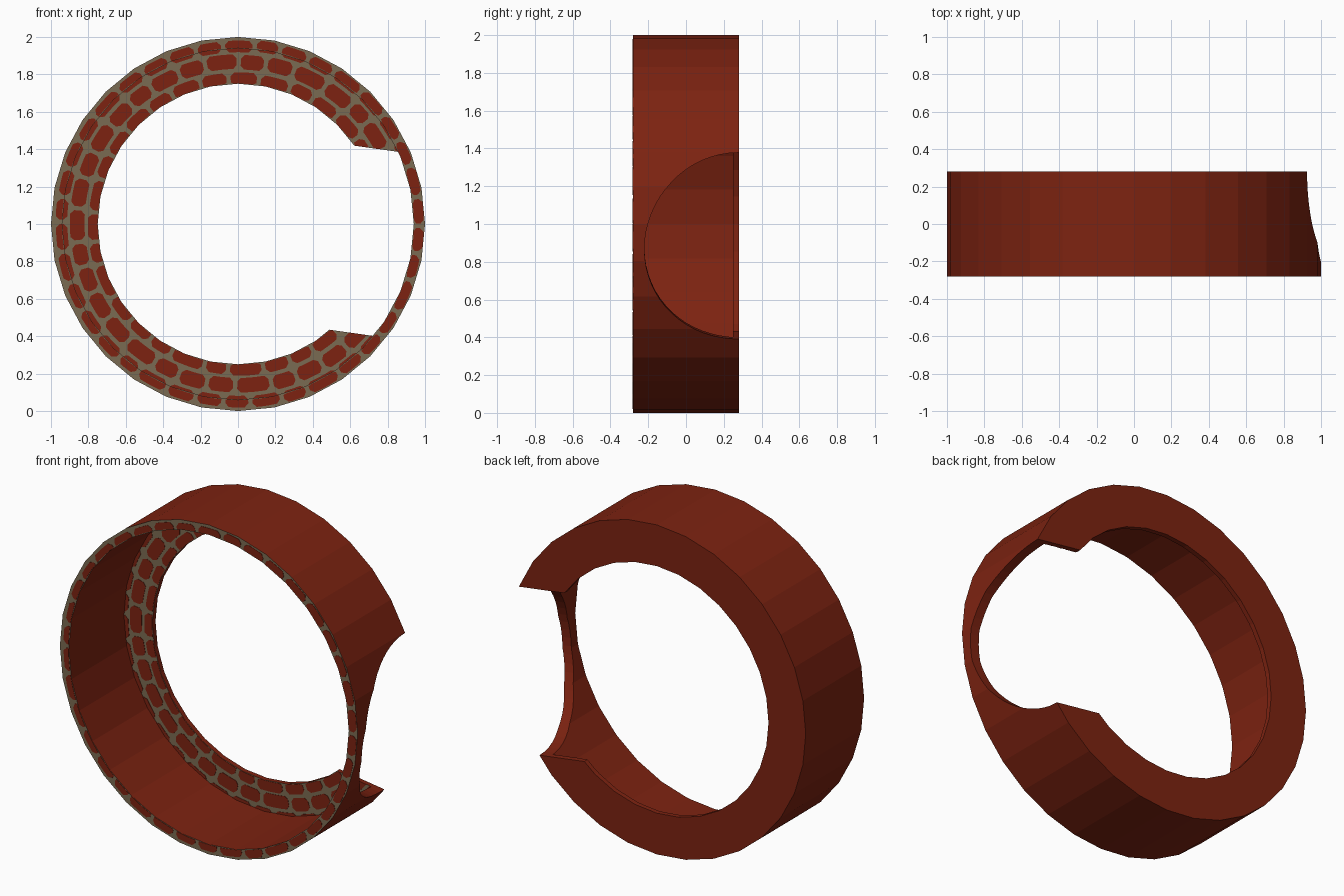
import bpy, bmesh, math, random
from mathutils import Vector, Matrix

if "Cube" in bpy.data.objects:
    bpy.data.objects.remove(bpy.data.objects["Cube"])

random.seed(4)
SIDES = 32
R_OUT, R_WALL, R_HOLE = 1.0, 0.94, 0.75
Y_FRONT, Y_STEP, Y_BACK = -0.28, 0.25, 0.28


def material(name, rgb):
    m = bpy.data.materials.new(name)
    m.diffuse_color = (*rgb, 1)
    m.use_nodes = True
    m.node_tree.nodes["Principled BSDF"].inputs["Base Color"].default_value = m.diffuse_color
    return m


RED = material("brick red", (0.205, 0.0165, 0.0055))
MORTAR = material("mortar grey", (0.195, 0.145, 0.085))


def make(name, bm, mats):
    bmesh.ops.recalc_face_normals(bm, faces=bm.faces)
    me = bpy.data.meshes.new(name)
    bm.to_mesh(me)
    bm.free()
    for m in mats:
        me.materials.append(m)
    ob = bpy.data.objects.new(name, me)
    bpy.context.collection.objects.link(ob)
    return ob


def polar(r, a, y):
    return Vector((r * math.cos(a), y, 1 + r * math.sin(a)))


# Ring: an L-shaped section swept round the y axis
bm = bmesh.new()
section = [(R_OUT, Y_FRONT), (R_OUT, Y_BACK), (R_HOLE, Y_BACK),
           (R_HOLE, Y_STEP), (R_WALL, Y_STEP), (R_WALL, Y_FRONT)]
rings = [[bm.verts.new(polar(r, math.tau * i / SIDES, y)) for r, y in section]
         for i in range(SIDES)]
for i in range(SIDES):
    a, b = rings[i], rings[(i + 1) % SIDES]
    for j in range(6):
        k = (j + 1) % 6
        f = bm.faces.new((a[j], a[k], b[k], b[j]))
        f.material_index = 1 if j in (3, 5) else 0   # forward-facing faces are mortar
ring = make("ring_wall", bm, [RED, MORTAR])


# Bricks: thin curved plates with clipped corners, laid in three courses
def brick(bm, a0, a1, r0, r1, y, lo, hi):
    if min(r1, hi) - max(r0, lo) < 0.008:
        return
    c = 0.02
    ca = c / r1
    steps = [a0 + ca + (a1 - a0 - 2 * ca) * t / 4 for t in range(5)]
    pts = [(a, r0) for a in steps] + [(a1, r0 + c), (a1, r1 - c)]
    pts += [(a, r1) for a in reversed(steps)] + [(a0, r1 - c), (a0, r0 + c)]
    pts = [(a, min(max(r, lo), hi)) for a, r in pts]
    back = [bm.verts.new(polar(r, a, y + 0.002)) for a, r in pts]
    front = [bm.verts.new(polar(r, a, y - 0.002)) for a, r in pts]
    bm.faces.new(back)
    bm.faces.new(front[::-1])
    for i in range(len(pts)):
        j = (i + 1) % len(pts)
        bm.faces.new((back[i], front[i], front[j], back[j]))


rim, flange = bmesh.new(), bmesh.new()
for row, (r0, r1, count) in enumerate([(0.922, 0.984, 38), (0.826, 0.904, 34), (0.735, 0.808, 31)]):
    step = math.tau / count
    cuts = [(i + 0.5 * (row % 2) + random.uniform(-0.12, 0.12)) * step for i in range(count)]
    cuts.append(cuts[0] + math.tau)
    for s, e in zip(cuts, cuts[1:]):
        gap = 0.012 / r1
        shift = 0.008 * math.cos((s + e) / 2) + random.uniform(-0.004, 0.004)
        lo, hi = r0 + shift, r1 + shift
        brick(rim, s + gap, e - gap, lo, hi, Y_FRONT, R_WALL + 0.0005, 0.993)
        brick(flange, s + gap, e - gap, lo, hi, Y_STEP, R_HOLE + 0.0005, R_WALL)
make("rim_bricks", rim, [RED])
flange_bricks = make("flange_bricks", flange, [RED])

# Round side opening, tilted slightly down, cut through wall and flange
axis = Vector((0.99, 0, -0.139)).normalized()
bm = bmesh.new()
bmesh.ops.create_cone(bm, cap_ends=True, segments=64, radius1=0.498, radius2=0.498, depth=1.2,
                      matrix=Matrix.Translation(Vector((0.795, 0.278, 0.893)))
                      @ axis.to_track_quat('Z', 'Y').to_matrix().to_4x4())
cutter = make("opening_cutter", bm, [RED])
cutter.hide_render = True
for ob in (ring, flange_bricks):
    mod = ob.modifiers.new("opening", 'BOOLEAN')
    mod.operation, mod.solver, mod.object = 'DIFFERENCE', 'EXACT', cutter
    bpy.context.view_layer.objects.active = ob
    bpy.ops.object.modifier_apply(modifier=mod.name)
bpy.data.objects.remove(cutter)
